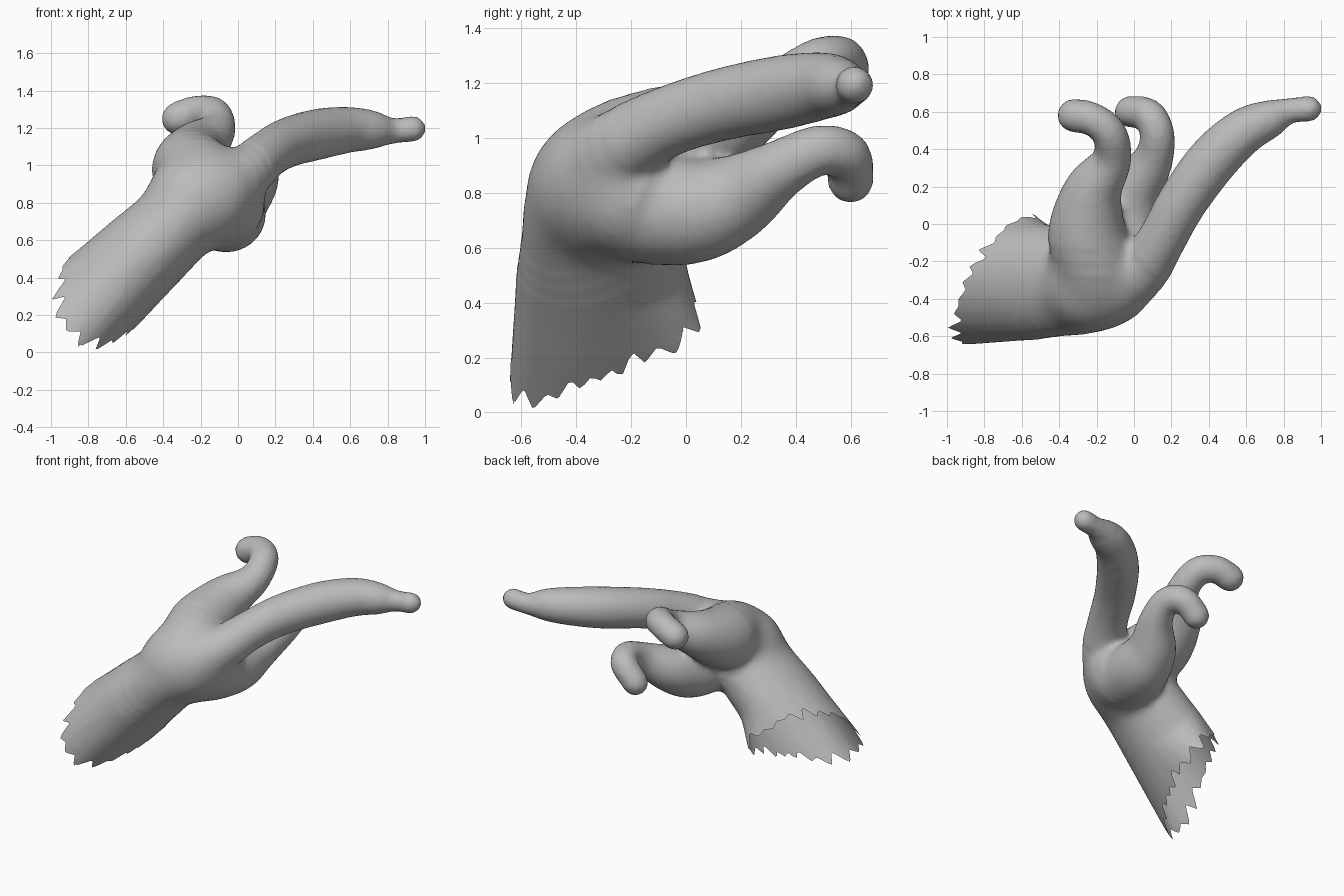
import bpy, bmesh, math, random
from mathutils import Vector

if "Cube" in bpy.data.objects:
    bpy.data.objects.remove(bpy.data.objects["Cube"])
random.seed(4)

skin = bpy.data.materials.new("grey skin")
skin.diffuse_color = (0.5, 0.5, 0.5, 1)
skin.use_nodes = True
skin.node_tree.nodes["Principled BSDF"].inputs["Base Color"].default_value = skin.diffuse_color


def spline(pts, n=6):
    """Catmull-Rom through tuples of any length."""
    p = [Vector(q) for q in pts]
    p = [p[0] * 2 - p[1]] + p + [p[-1] * 2 - p[-2]]
    out = []
    for i in range(1, len(p) - 2):
        a, b, c, d = p[i - 1:i + 3]
        for k in range(n):
            t = k / n
            out.append(0.5 * (2 * b + (c - a) * t + (2 * a - 5 * b + 4 * c - d) * t * t
                              + (3 * b - a - 3 * c + d) * t ** 3))
    return out + [p[-2]]


def tube(bm, pts, flat=None, sides=24):
    """Round-ended tube; pts are (x, y, z, radius), flat scales the second axis."""
    path = spline(pts)
    cs = [Vector(q[:3]) for q in path]
    rs = [q[3] for q in path]
    t0, t1 = (cs[1] - cs[0]).normalized(), (cs[-1] - cs[-2]).normalized()
    steps = [math.radians(a) for a in (75, 50, 25)]
    head = [(cs[0] - t0 * rs[0] * math.sin(a), rs[0] * math.cos(a)) for a in steps]
    tail = [(cs[-1] + t1 * rs[-1] * math.sin(a), rs[-1] * math.cos(a)) for a in reversed(steps)]
    rings = head + list(zip(cs, rs)) + tail
    u, prev, last = Vector((0, 1, 0)), None, None
    for i, (c, r) in enumerate(rings):
        t = (rings[min(i + 1, len(rings) - 1)][0] - rings[max(i - 1, 0)][0]).normalized()
        if prev:
            u = prev.rotation_difference(t) @ u
        u = (u - t * u.dot(t)).normalized()
        v, prev = t.cross(u), t
        ring = [bm.verts.new(c + u * r * math.cos(a) + v * r * (flat or 1) * math.sin(a))
                for a in (2 * math.pi * k / sides for k in range(sides))]
        if last:
            for k in range(sides):
                j = (k + 1) % sides
                bm.faces.new((last[k], last[j], ring[j], ring[k]))
        else:
            bm.faces.new(ring[::-1])
        last = ring
    bm.faces.new(last)


bm = bmesh.new()
# forearm, an oval tube whose sides sag and whose rear lower edge flares at the open end
DOWN, UP = Vector((-.74, 0, -.67)), Vector((-.67, 0, .74))
tube(bm, [(-.26, -.31, .76, .29), (-.44, -.31, .59, .305), (-.60, -.305, .44, .32),
          (-.75, -.30, .30, .335), (-1.15, -.29, -.06, .37)], flat=0.78)
for v in bm.verts:
    s, dy = max(0, v.co.dot(DOWN)), v.co.y + .31
    low = max(0, .78 - v.co.dot(UP))
    v.co -= UP * (1.3 if dy > 0 else .85) * s * dy * dy
    if dy > 0:
        v.co.y += min(.13, 2.2 * s * low) * min(1, dy / .25)
# palm
tube(bm, [(-.23, -.32, .81, .275), (-.16, -.28, .83, .28), (-.10, -.22, .80, .25)])
# upper curled finger
tube(bm, [(-.20, -.25, .93, .22), (-.25, -.05, .985, .212), (-.22, .17, 1.08, .16), (-.12, .34, 1.18, .107),
          (-.13, .48, 1.27, .095), (-.22, .56, 1.285, .09), (-.32, .58, 1.25, .092)])
# lower curled finger
tube(bm, [(-.10, -.18, .76, .22), (-.045, .02, .735, .195), (.0, .18, .785, .16), (.10, .34, .885, .11),
          (.125, .48, .955, .093), (.08, .58, .94, .09), (0, .60, .87, .086), (-.02, .60, .845, .086)])
# long finger
tube(bm, [(-.08, -.33, .88, .20), (.04, -.25, .96, .15), (.15, -.08, 1.055, .13), (.26, .12, 1.12, .133),
          (.42, .34, 1.165, .137), (.58, .49, 1.19, .125), (.72, .56, 1.19, .105),
          (.83, .605, 1.185, .070), (.935, .615, 1.195, .071)])
bmesh.ops.recalc_face_normals(bm, faces=bm.faces)
me = bpy.data.meshes.new("hand_and_forearm")
bm.to_mesh(me)
bm.free()
hand = bpy.data.objects.new("hand_and_forearm", me)
bpy.context.collection.objects.link(hand)

# fuse the parts into one soft skin
m = hand.modifiers.new("fuse", 'REMESH')
m.mode, m.voxel_size = 'VOXEL', 0.02
m = hand.modifiers.new("soften", 'SMOOTH')
m.factor, m.iterations = 0.5, 8
dg = bpy.context.evaluated_depsgraph_get()
fused = bpy.data.meshes.new_from_object(hand.evaluated_get(dg))
hand.modifiers.clear()
hand.data = fused

# ragged slanted opening at the end of the forearm
TEETH = 40
teeth = [(-1) ** i * random.uniform(.0, .06) for i in range(TEETH)]


def past_edge(co):
    a = (math.atan2(co.dot(UP) - .70, co.y + .31) / (2 * math.pi) % 1) * TEETH
    k, f = int(a) % TEETH, a % 1
    jag = teeth[k] * (1 - f) + teeth[(k + 1) % TEETH] * f
    edge = .16 + .62 * (.05 - co.y) - .07 * (1 - ((co.y + .3) / .35) ** 2) + jag
    return max(co.dot(DOWN) - edge, -co.z, -1 - co.x)


bm = bmesh.new()
bm.from_mesh(fused)
# extra softening on the back of the hand and the wrist
for reach in (.46, .40, .34):
    knuckles = [v for v in bm.verts if (v.co - Vector((-.22, -.46, .84))).length < reach]
    for _ in range(16):
        bmesh.ops.smooth_vert(bm, verts=knuckles, factor=.5,
                              use_axis_x=True, use_axis_y=True, use_axis_z=True)
bmesh.ops.triangulate(bm, faces=bm.faces)
near = [v for v in bm.verts if abs(past_edge(v.co)) < .2 and v.co.x < -.3]
cut = [e for e in {e for v in near for e in v.link_edges}
       if past_edge(e.verts[0].co) * past_edge(e.verts[1].co) < 0]
# split every crossing edge on the ragged line
new = []
for e in cut:
    a, b = e.verts
    fa, fb = past_edge(a.co), past_edge(b.co)
    new.append(bmesh.utils.edge_split(e, a, fa / (fa - fb))[1])
bmesh.ops.connect_verts(bm, verts=new)
on_line = set(new)
bmesh.ops.delete(bm, geom=[v for v in bm.verts if v not in on_line and v.co.x < -.3
                           and past_edge(v.co) > 0], context='VERTS')
bm.to_mesh(fused)
bm.free()

fused.materials.clear()
fused.materials.append(skin)
for p in fused.polygons:
    p.use_smooth = True
    p.material_index = 0
